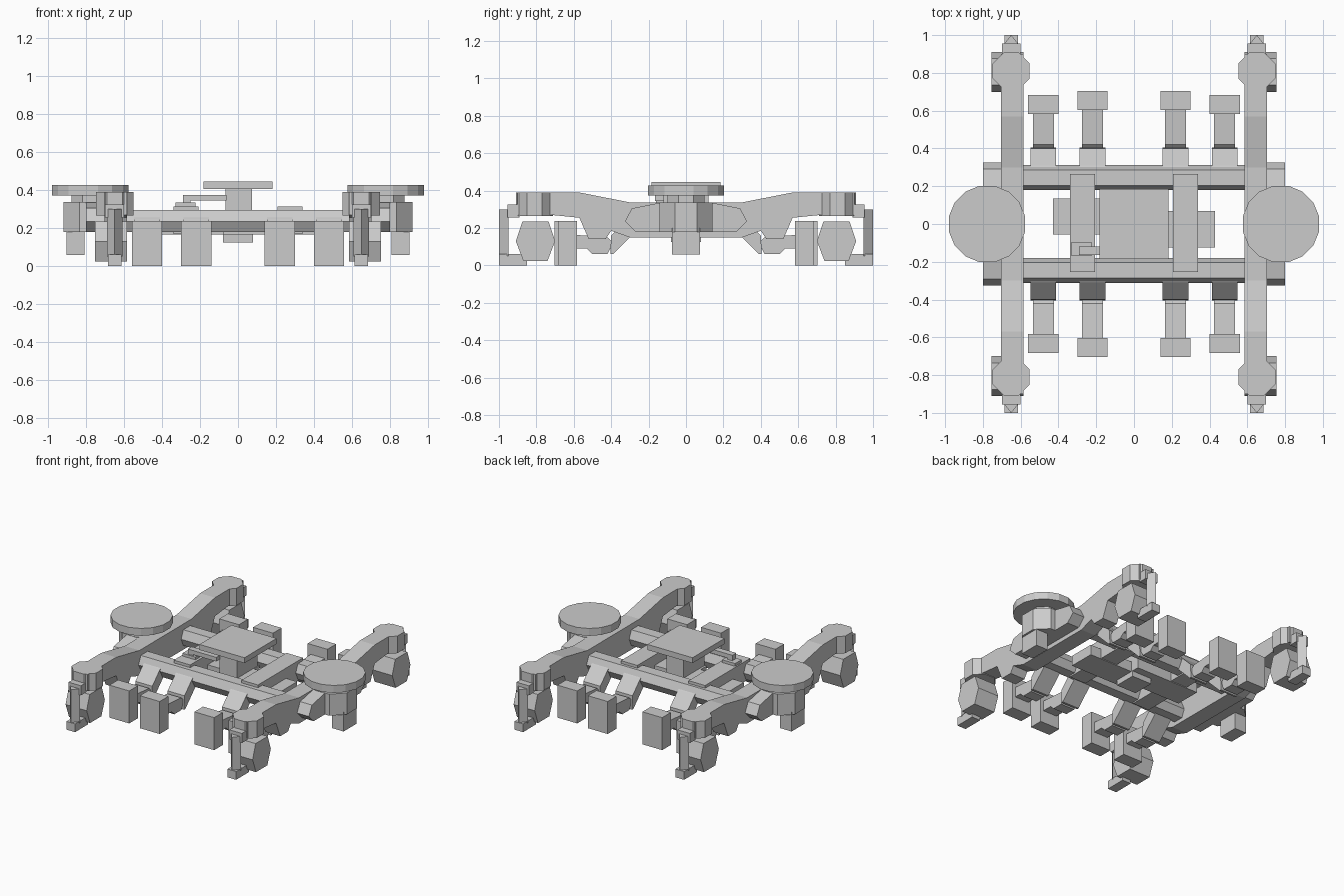
import bpy, math
from mathutils import Matrix, Vector

cube = bpy.data.objects.get("Cube")
if cube:
    bpy.data.objects.remove(cube, do_unlink=True)

grey = bpy.data.materials.new("plain_grey")
grey.use_nodes = True
grey.diffuse_color = (0.6, 0.6, 0.6, 1)
grey.node_tree.nodes["Principled BSDF"].inputs["Base Color"].default_value = (0.6, 0.6, 0.6, 1)


def prism(name, points, low, high, axis):
    """Extrude a closed profile along x (points are y, z) or z (points are x, y)."""
    place = (lambda p, d: (d, p[0], p[1])) if axis == "x" else (lambda p, d: (p[0], p[1], d))
    n = len(points)
    verts = [place(p, d) for d in (low, high) for p in points]
    faces = [tuple(reversed(range(n))), tuple(range(n, 2 * n))]
    faces += [(i, (i + 1) % n, n + (i + 1) % n, n + i) for i in range(n)]
    mesh = bpy.data.meshes.new(name)
    mesh.from_pydata(verts, [], faces)
    # Keep normals outward whatever the winding
    area = sum(points[i - 1][0] * points[i][1] - points[i][0] * points[i - 1][1] for i in range(n))
    if area < 0:
        mesh.flip_normals()
    mesh.materials.append(grey)
    obj = bpy.data.objects.new(name, mesh)
    bpy.context.collection.objects.link(obj)
    return obj


def box(name, x, y, z):
    return prism(name, [(x[0], y[0]), (x[1], y[0]), (x[1], y[1]), (x[0], y[1])], z[0], z[1], "z")


def ring(cx, cy, radius, sides, turn=0.5):
    return [(cx + radius * math.cos((i + turn) * math.tau / sides),
             cy + radius * math.sin((i + turn) * math.tau / sides)) for i in range(sides)]


def mirrored(obj, *axes):
    """Copy a part across the x and/or y centre planes."""
    group = [obj]
    for axis in axes:
        for src in list(group):
            copy = src.copy()
            copy.data = src.data.copy()
            flip = Vector((-1, 1, 1) if axis == "x" else (1, -1, 1))
            copy.data.transform(Matrix.Diagonal(flip).to_4x4())
            copy.data.flip_normals()
            copy.name = src.name + "_mirror_" + axis
            bpy.context.collection.objects.link(copy)
            group.append(copy)


# Side frames
half = [(0.9, 0.39), (0.57, 0.39), (0.3, 0.337)]
under = [(0.3, 0.15), (0.4, 0.185), (0.43, 0.14), (0.52, 0.14), (0.57, 0.255), (0.72, 0.27), (0.9, 0.27)]
left = [(-y, z) for y, z in half]
left_under = [(-y, z) for y, z in reversed(under)]
mirrored(prism("side_frame", left + half[::-1] + under[::-1] + left_under[::-1], 0.585, 0.705, "x"), "x")

# Frame ends, axle boxes and end guards
mirrored(prism("frame_end", ring(0.65, 0.81, 0.106, 8), 0.265, 0.39, "z"), "x", "y")
axle = [(0.7, 0.13), (0.735, 0.235), (0.875, 0.235), (0.91, 0.13), (0.87, 0.025), (0.74, 0.025)]
mirrored(prism("axle_box", axle, 0.585, 0.755, "x"), "x", "y")
mirrored(box("guard_bracket", (0.6, 0.7), (0.89, 0.955), (0.255, 0.325)), "x", "y")
mirrored(prism("guard_post", [(0.61, 0.95), (0.69, 0.95), (0.65, 1.0)], 0.05, 0.3, "z"), "x", "y")
mirrored(box("guard_foot", (0.615, 0.685), (0.85, 1.0), (0, 0.06)), "x", "y")

# Cross beams between the frames and their broad outer ends
beam = [(0.18, 0.235), (0.205, 0.295), (0.285, 0.295), (0.312, 0.235), (0.28, 0.18), (0.205, 0.18)]
mirrored(prism("cross_beam", beam, -0.62, 0.62, "x"), "y")
outer = [(-0.326, 0.235), (-0.29, 0.305), (-0.14, 0.335), (0.14, 0.335),
         (0.29, 0.305), (0.326, 0.235), (0.27, 0.18), (-0.27, 0.18)]
mirrored(prism("beam_end", outer, 0.6, 0.8, "x"), "x")

# Suspension pads on the outside
mirrored(prism("suspension_pad", ring(0.778, 0, 0.206, 16), 0.373, 0.427, "z"), "x")
mirrored(prism("pad_neck", ring(0.778, 0, 0.108, 8), 0.33, 0.38, "z"), "x")
mirrored(prism("pad_post", ring(0.778, 0, 0.153, 8), 0.18, 0.337, "z"), "x")
mirrored(box("post_foot", (0.81, 0.905), (-0.075, 0.075), (0.058, 0.2)), "x")

# Brake blocks on cranked arms
arm = [(0.61, 0.09), (0.61, 0.165), (0.42, 0.15), (0.39, 0.12), (0.42, 0.06), (0.5, 0.06), (0.53, 0.09)]
hanger = [(0.27, 0.18), (0.27, 0.28), (0.31, 0.25), (0.4, 0.16), (0.405, 0.06), (0.39, 0.06)]
for name, centre, reach in (("inner", 0.22, 0.703), ("outer", 0.48, 0.683)):
    mirrored(box(name + "_brake_block", (centre - 0.08, centre + 0.08),
                 (reach - 0.1, reach), (0, 0.237)), "x", "y")
    mirrored(prism(name + "_brake_arm", arm, centre - 0.056, centre + 0.056, "x"), "x", "y")
    mirrored(prism(name + "_brake_hanger", hanger, centre - 0.068, centre + 0.068, "x"), "x", "y")

# Lengthwise bars, drive blocks and centre pivot
mirrored(box("long_bar", (0.207, 0.34), (-0.255, 0.265), (0.17, 0.315)), "x")
box("right_drive_block", (-0.43, 0.08), (-0.055, 0.135), (0.165, 0.24))
box("left_drive_block", (-0.08, 0.43), (-0.125, 0.068), (0.165, 0.24))
box("pivot_base", (-0.08, 0.08), (-0.08, 0.08), (0.125, 0.18))
box("pivot_post", (-0.065, 0.075), (-0.12, 0.12), (0.17, 0.41))
box("pivot_plate", (-0.182, 0.182), (-0.185, 0.185), (0.405, 0.445))

# Levelling lever beside the pivot
box("lever_block", (-0.33, -0.225), (-0.17, -0.095), (0.31, 0.335))
box("lever_arm", (-0.29, -0.06), (-0.165, -0.12), (0.345, 0.375))
box("lever_pin", (-0.29, -0.25), (-0.16, -0.12), (0.33, 0.355))
